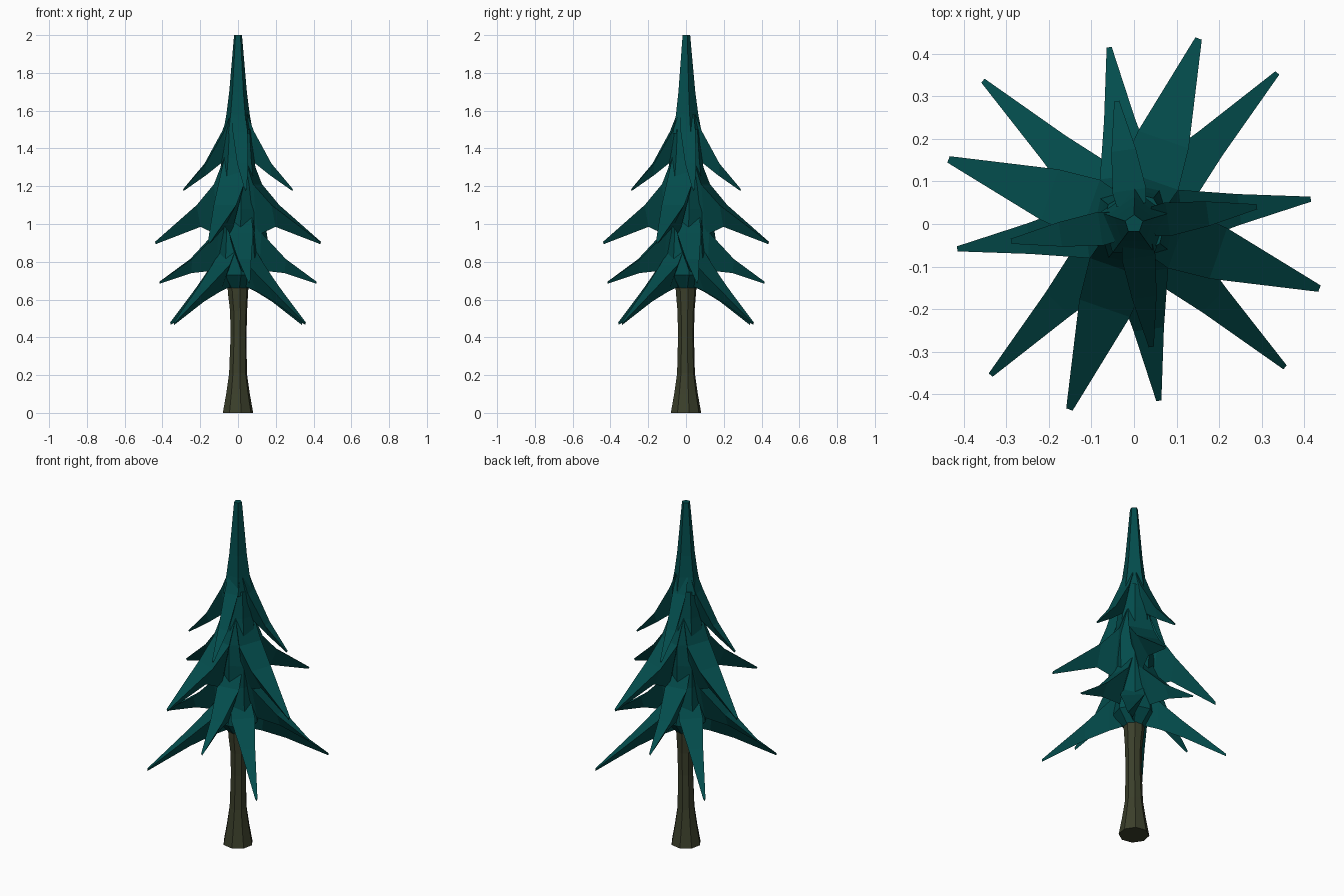
import bpy, bmesh, math

if "Cube" in bpy.data.objects:
    bpy.data.objects.remove(bpy.data.objects["Cube"])


def material(name, rgb):
    m = bpy.data.materials.new(name)
    m.diffuse_color = (*rgb, 1)
    m.use_nodes = True
    m.node_tree.nodes["Principled BSDF"].inputs["Base Color"].default_value = m.diffuse_color
    return m


GREEN = material("pine green", (0.001, 0.073, 0.073))
BARK = material("dark bark", (0.044, 0.05, 0.024))


def loft(name, rings, mat):
    """Skin a closed solid through rings of equal point count."""
    bm = bmesh.new()
    loops = [[bm.verts.new(p) for p in ring] for ring in rings]
    n = len(loops[0])
    for a, b in zip(loops, loops[1:]):
        for i in range(n):
            j = (i + 1) % n
            bm.faces.new((a[i], a[j], b[j], b[i]))
    bm.faces.new(loops[0][::-1])
    bm.faces.new(loops[-1])
    bmesh.ops.recalc_face_normals(bm, faces=bm.faces)
    mesh = bpy.data.meshes.new(name)
    bm.to_mesh(mesh)
    bm.free()
    mesh.materials.append(mat)
    ob = bpy.data.objects.new(name, mesh)
    bpy.context.collection.objects.link(ob)
    return ob


def ring(r, z, n, twist=0.0, cx=0.0):
    return [(cx + r * math.cos(twist + math.tau * i / n),
             r * math.sin(twist + math.tau * i / n), z) for i in range(n)]


# Trunk: flared foot, slim middle, slight swelling under the foliage
loft("trunk", [ring(r, z, 8, 0.2, cx) for z, r, cx in (
    (0, 0.082, 0), (0.1, 0.064, 0), (0.21, 0.048, 0), (0.41, 0.043, 0.003),
    (0.54, 0.046, 0.003), (0.63, 0.054, 0), (0.72, 0.06, 0))], BARK)

# Foliage core and pointed crown
loft("foliage_core", [ring(r, z, 8, 0.14) for z, r in (
    (0.66, 0.055), (0.73, 0.115), (0.84, 0.108), (0.95, 0.1), (1.08, 0.108),
    (1.2, 0.105), (1.35, 0.087), (1.5, 0.076))], GREEN)
loft("crown", [ring(r, z, 5, 0.3) for z, r in (
    (1.48, 0.084), (1.58, 0.065), (1.7, 0.049), (2.0, 0.022))], GREEN)


def branch(name, angle, stations):
    """Drooping spike with a flat back and keeled underside.
    Stations are (radius, top z, bottom z, half width)."""
    c, s = math.cos(angle), math.sin(angle)
    rings = []
    for r, top, low, w in stations:
        rings.append([(r * c - t * s, r * s + t * c, z) for t, z in
                      ((w, top), (0, low), (-w, top))])
    loft(name, rings, GREEN)


# Four tiers of four branches: (tip angle in degrees, stations root to tip)
tiers = {
    "lower": (46.5, [(0.05, 0.90, 0.67, 0.05), (0.13, 0.785, 0.645, 0.065),
                     (0.26, 0.67, 0.59, 0.04), (0.49, 0.478, 0.466, 0.006)]),
    "middle": (8, [(0.05, 1.10, 0.74, 0.06), (0.115, 0.955, 0.755, 0.065),
                   (0.25, 0.815, 0.74, 0.036), (0.42, 0.694, 0.684, 0.006)]),
    "upper": (-19.2, [(0.05, 1.37, 0.92, 0.055), (0.11, 1.21, 0.94, 0.072),
                      (0.21, 1.10, 0.985, 0.063), (0.462, 0.906, 0.893, 0.008)]),
    "crown": (8, [(0.045, 1.58, 1.30, 0.035), (0.08, 1.49, 1.33, 0.04),
                  (0.175, 1.32, 1.255, 0.029), (0.292, 1.185, 1.174, 0.006)]),
}
for tier, (deg, stations) in tiers.items():
    for k in range(4):
        branch(f"{tier}_branch_{k + 1}", math.radians(deg + 90 * k), stations)
